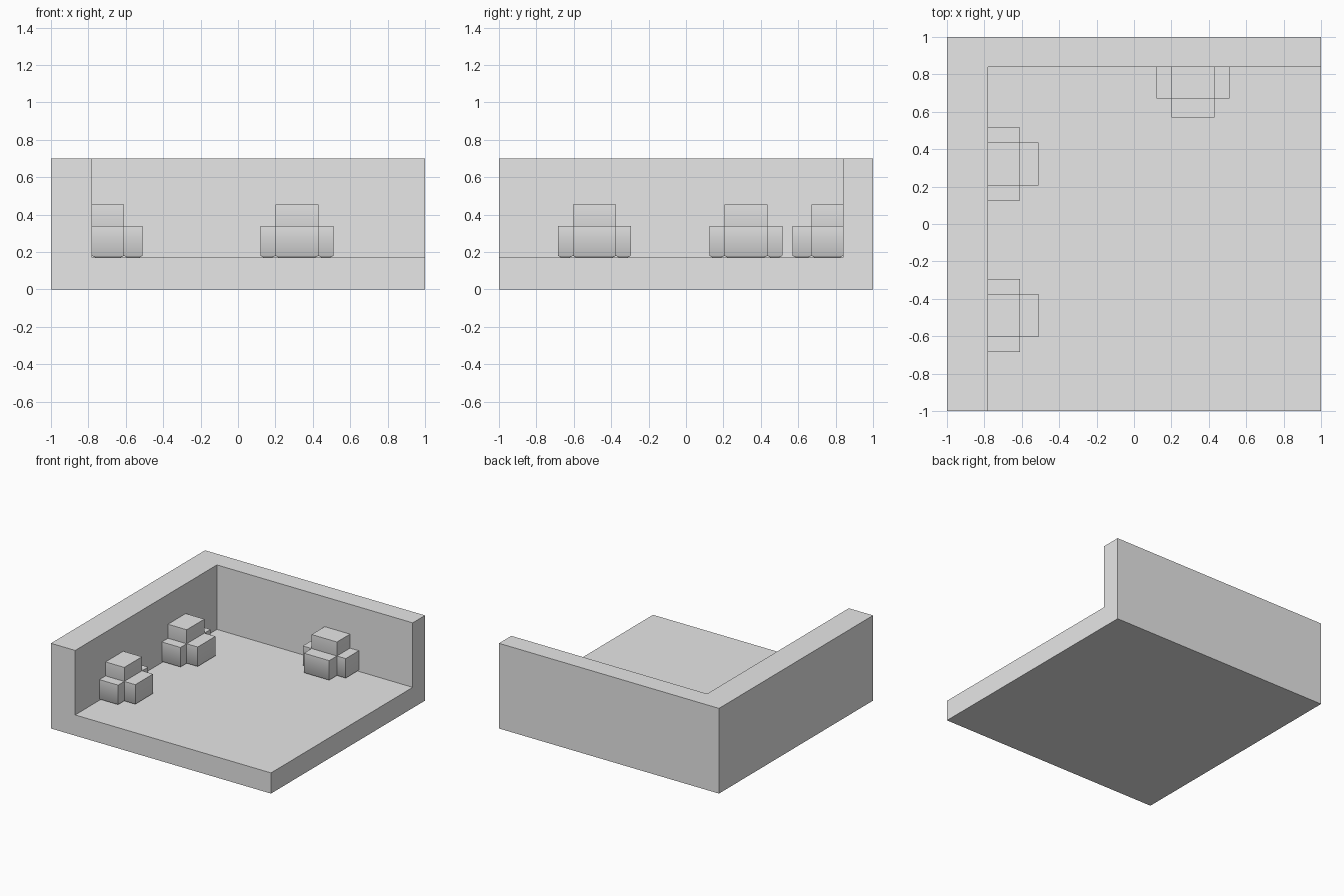
import bpy, bmesh, math

old = bpy.data.objects.get("Cube")
if old:
    bpy.data.objects.remove(old, do_unlink=True)

# One plain grey for everything
grey = bpy.data.materials.new("plain grey")
grey.use_nodes = True
colour = (0.8, 0.8, 0.8, 1)
grey.diffuse_color = colour
grey.node_tree.nodes["Principled BSDF"].inputs["Base Color"].default_value = colour

FLOOR, TOP = 0.17, 0.70
WALL_X, WALL_Y = -0.78, 0.84


def box(name, lo, hi):
    """Plain box between two corners."""
    centre = [(a + b) / 2 for a, b in zip(lo, hi)]
    bpy.ops.mesh.primitive_cube_add(size=1, location=centre)
    ob = bpy.context.object
    ob.name = name
    ob.scale = [b - a for a, b in zip(lo, hi)]
    bpy.ops.object.transform_apply(location=True, rotation=False, scale=True)
    ob.data.materials.append(grey)
    return ob


def soft_block(name, x0, x1, y0, y1, height, place, turn):
    """Upright block on the floor whose lower edge is softly turned under."""
    bm = bmesh.new()
    rise, inset = 0.01, 0.018
    rings = []
    for z, d in ((0, inset), (rise, 0), (height, 0)):
        corners = ((x0 + d, y0 + d), (x1 - d, y0 + d),
                   (x1 - d, y1 - d), (x0 + d, y1 - d))
        rings.append([bm.verts.new((x, y, z)) for x, y in corners])
    for low, high in zip(rings, rings[1:]):
        for i in range(4):
            j = (i + 1) % 4
            bm.faces.new((low[i], low[j], high[j], high[i]))
    bm.faces.new(rings[-1])
    bm.faces.new(reversed(rings[0]))
    for f in bm.faces:
        f.smooth = True
    # Only the turned-under edge is smooth, all other edges stay crisp
    for e in bm.edges:
        e.smooth = all(v in rings[1] for v in e.verts)
    mesh = bpy.data.meshes.new(name)
    bm.to_mesh(mesh)
    bm.free()
    mesh.materials.append(grey)
    ob = bpy.data.objects.new(name, mesh)
    ob.location = (*place, FLOOR)
    ob.rotation_euler.z = turn
    bpy.context.collection.objects.link(ob)


# Room: a solid slab with the open space cut out, leaving floor and two walls
room = box("room_floor_and_walls", (-1, -1, 0), (1, 1, TOP))
cutter = box("room_cutter", (WALL_X, -2, FLOOR), (2, WALL_Y, 2))
cutter.hide_render = True
cut = room.modifiers.new("open space", "BOOLEAN")
cut.operation, cut.solver, cut.object = "DIFFERENCE", "EXACT", cutter
bpy.context.view_layer.objects.active = room
bpy.ops.object.modifier_apply(modifier=cut.name)
bpy.data.objects.remove(cutter, do_unlink=True)


# Armchairs: tall back against the wall, low seat in front, an arm on each side
def armchair(name, place, turn):
    depth, half, low = 0.17, 0.115, 0.17
    soft_block(name + "_back", 0, depth, -half, half, 0.285, place, turn)
    soft_block(name + "_seat", depth, 0.27, -half, half, low, place, turn)
    soft_block(name + "_left_arm", 0, depth, half, 0.195, low, place, turn)
    soft_block(name + "_right_arm", 0, depth, -0.195, -half, low, place, turn)


armchair("front_chair", (WALL_X, -0.49), 0)
armchair("middle_chair", (WALL_X, 0.32), 0)
armchair("back_chair", (0.315, WALL_Y), -math.pi / 2)
